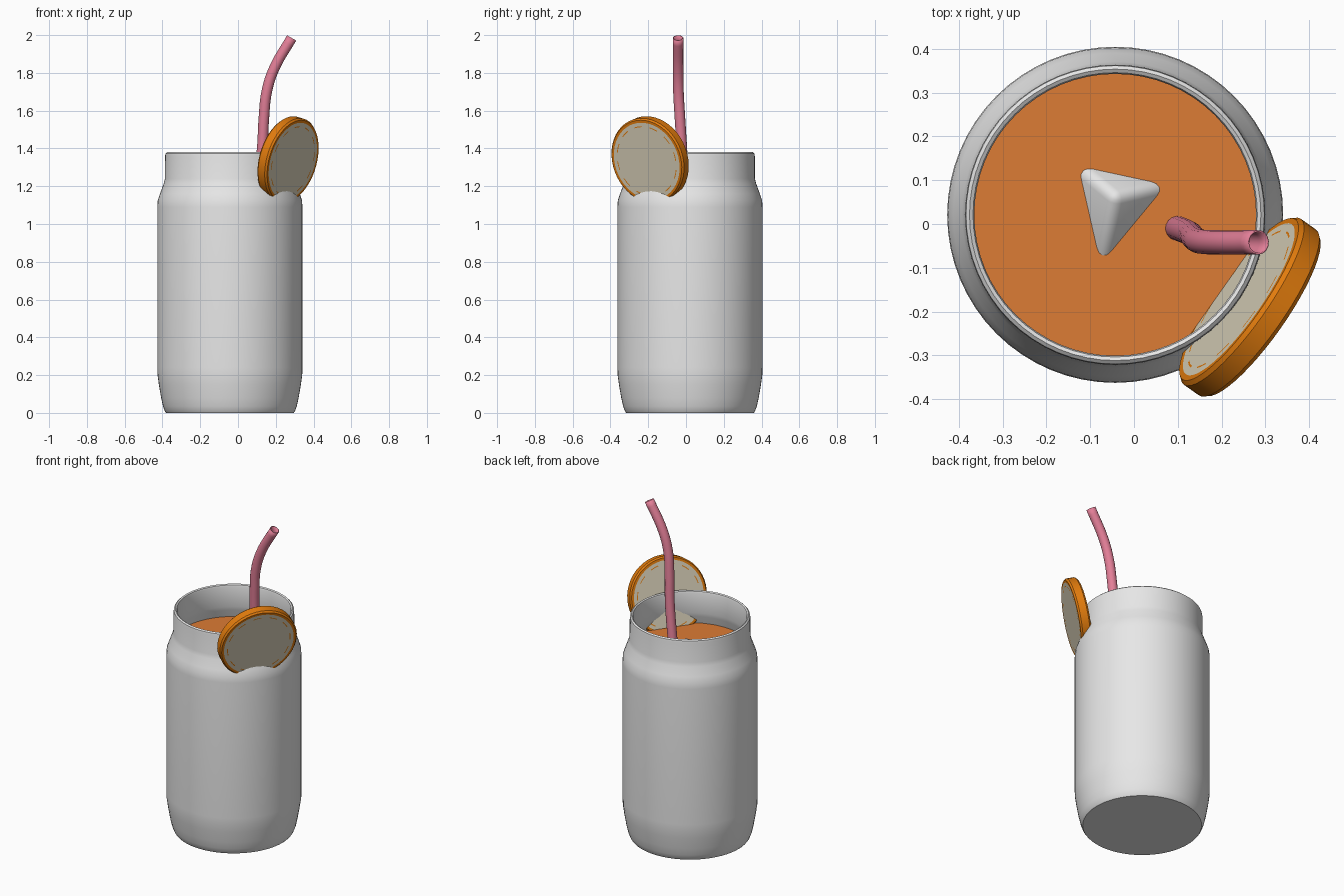
import bpy, bmesh, math
from mathutils import Vector, Matrix

if "Cube" in bpy.data.objects:
    bpy.data.objects.remove(bpy.data.objects["Cube"])


def material(name, rgb):
    m = bpy.data.materials.new(name)
    m.diffuse_color = (*rgb, 1)
    m.use_nodes = True
    m.node_tree.nodes["Principled BSDF"].inputs["Base Color"].default_value = m.diffuse_color
    return m


GLASS = material("glass_grey", (0.80, 0.80, 0.80))
DRINK = material("orange_drink", (0.72, 0.20, 0.035))
RIND = material("orange_rind", (0.76, 0.20, 0.004))
FLESH = material("pale_flesh", (0.70, 0.64, 0.49))
PINK = material("straw_pink", (0.76, 0.21, 0.31))


def smooth(ob, angle=35):
    bpy.ops.object.select_all(action='DESELECT')
    ob.select_set(True)
    bpy.context.view_layer.objects.active = ob
    bpy.ops.object.shade_smooth_by_angle(angle=math.radians(angle))


def finish(name, bm, mats, angle=35):
    bmesh.ops.recalc_face_normals(bm, faces=bm.faces)
    me = bpy.data.meshes.new(name)
    bm.to_mesh(me)
    bm.free()
    for m in mats:
        me.materials.append(m)
    ob = bpy.data.objects.new(name, me)
    bpy.context.collection.objects.link(ob)
    smooth(ob, angle)
    return ob


def lathe(profile, seg, rule=None):
    """Revolve (radius, z) points about z; rule(step, segment) picks the material."""
    bm = bmesh.new()
    rings = []
    for r, z in profile:
        if r == 0:
            rings.append([bm.verts.new((0, 0, z))] * seg)
        else:
            rings.append([bm.verts.new((r * math.cos(2 * math.pi * i / seg),
                                        r * math.sin(2 * math.pi * i / seg), z))
                          for i in range(seg)])
    for k in range(len(rings) - 1):
        for i in range(seg):
            j = (i + 1) % seg
            quad = (rings[k][i], rings[k][j], rings[k + 1][j], rings[k + 1][i])
            f = bm.faces.new(list(dict.fromkeys(quad)))
            if rule:
                f.material_index = rule(k, i)
    return bm


AXIS = Vector((-0.043, 0.021, 0))
LEVEL = 1.17

# can-shaped glass with wall thickness and rounded lip
glass = lathe([(0, 0), (0.338, 0), (0.344, 0.008), (0.354, 0.035), (0.364, 0.08),
               (0.376, 0.15), (0.383, 0.20), (0.384, 0.24), (0.384, 1.09),
               (0.382, 1.125), (0.370, 1.16), (0.350, 1.215), (0.344, 1.24),
               (0.343, 1.36), (0.341, 1.373), (0.333, 1.38), (0.325, 1.375),
               (0.322, 1.365), (0.323, 1.24), (0.330, 1.215), (0.350, 1.15),
               (0.364, 1.11), (0.364, 0.24), (0.345, 0.09), (0.325, 0.03), (0, 0.03)], 64)
finish("glass", glass, [GLASS], 40).location = AXIS

# drink filling the glass
drink = lathe([(0, 0.034), (0.322, 0.034), (0.342, 0.09), (0.361, 0.24),
               (0.361, 1.11), (0.341, LEVEL), (0, LEVEL)], 64)
finish("drink", drink, [DRINK]).location = AXIS

# ice cube floating with one corner up
ice = bmesh.new()
bmesh.ops.create_cube(ice, size=0.20)
bmesh.ops.bevel(ice, geom=ice.edges[:], offset=0.024, segments=4, profile=0.5,
                affect='EDGES')
rot = Vector((1, 1, 1)).rotation_difference(Vector((0, 0, 1))).to_matrix()
edge = rot @ Vector((-1, 0, 0))
turn = Matrix.Rotation(math.radians(17) - math.atan2(edge.y, edge.x), 3, 'Z')
tip = Matrix.Rotation(math.radians(-6), 3, 'X')
bmesh.ops.transform(ice, matrix=(tip @ turn @ rot).to_4x4(), verts=ice.verts)
finish("ice_cube", ice, [GLASS], 60).location = (-0.043, 0.045, 1.087)

# citrus slice: rind ring, pale flesh and dashed inner line on both faces
T = 0.032
half = [(0, T), (0.186, T), (0.191, T), (0.210, T), (0.224, T), (0.232, T - 0.010)]
profile = half + [(r, -z) for r, z in reversed(half)]
LAST = len(profile) - 2


def slice_rule(k, i):
    step = min(k, LAST - k)
    if step == 1:
        return 0 if i % 4 < 2 else 1
    return 1 if step in (0, 2) else 0


tilt, az = math.radians(14), math.radians(-35.2)
normal = Vector((math.cos(az) * math.cos(tilt), math.sin(az) * math.cos(tilt),
                 -math.sin(tilt)))
fruit = finish("citrus_slice", lathe(profile, 48, slice_rule), [RIND, FLESH])
fruit.rotation_euler = normal.to_track_quat('Z', 'Y').to_euler()
fruit.location = (0.265, -0.190, 1.34)

# bent straw, an open tube running down into the drink
path = [(-0.03, 0.03, 0.08), (0.10, -0.010, LEVEL), (0.128, -0.022, 1.40),
        (0.137, -0.032, 1.56), (0.152, -0.040, 1.70), (0.190, -0.042, 1.82),
        (0.284, -0.042, 1.985)]
cu = bpy.data.curves.new("straw", 'CURVE')
cu.dimensions = '3D'
cu.bevel_depth = 0.028
cu.bevel_resolution = 6
cu.resolution_u = 6
sp = cu.splines.new('BEZIER')
sp.bezier_points.add(len(path) - 1)
for p, co in zip(sp.bezier_points, path):
    p.co = co
    p.handle_left_type = p.handle_right_type = 'AUTO'
straw = bpy.data.objects.new("straw", cu)
bpy.context.collection.objects.link(straw)
bpy.ops.object.select_all(action='DESELECT')
straw.select_set(True)
bpy.context.view_layer.objects.active = straw
bpy.ops.object.convert(target='MESH')
straw = bpy.context.view_layer.objects.active
straw.data.materials.clear()
straw.data.materials.append(PINK)
smooth(straw, 50)
wall = straw.modifiers.new("wall", 'SOLIDIFY')
wall.thickness = 0.004
wall.offset = -1
